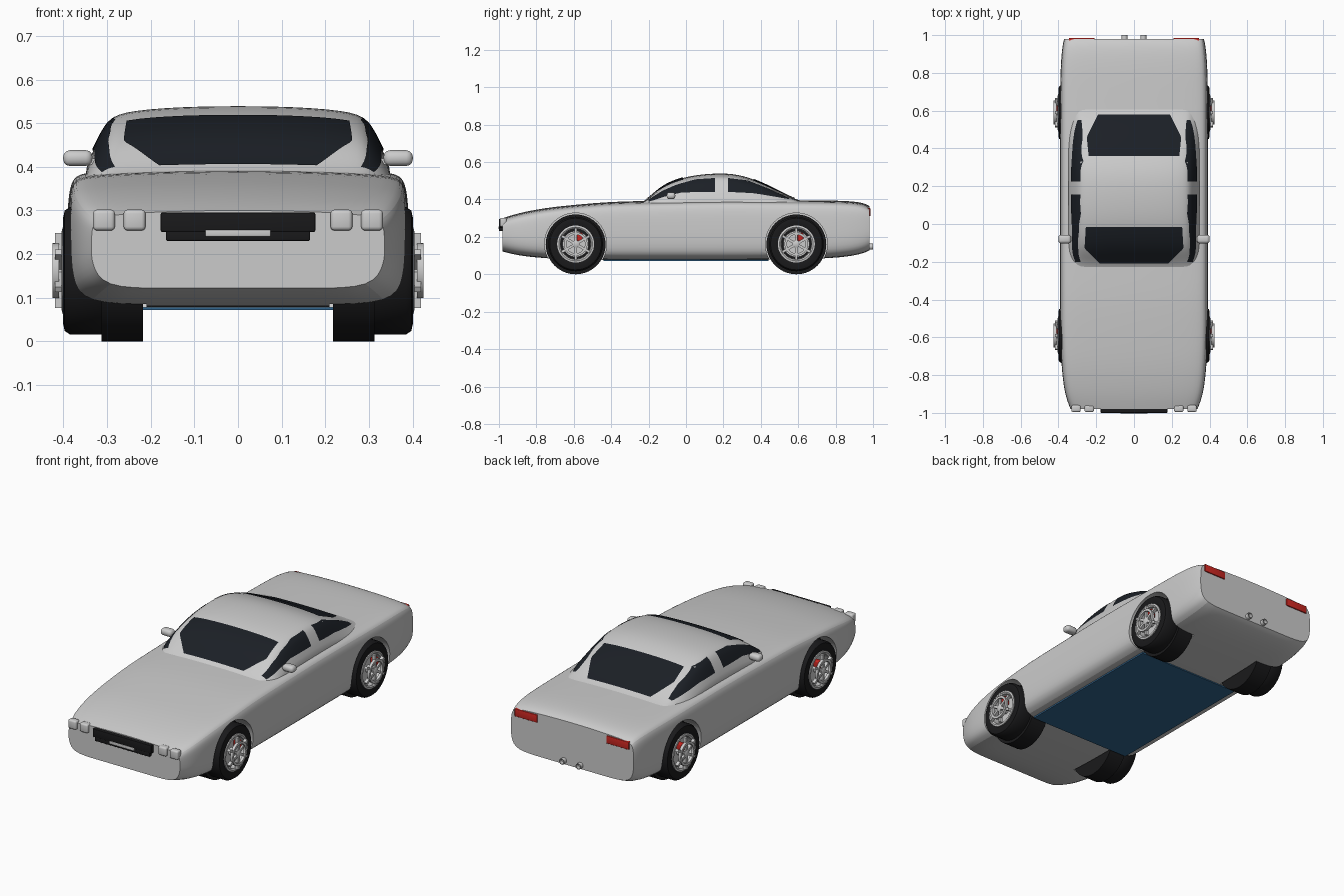
import bpy, bmesh, math
from mathutils import Vector, Matrix
from mathutils.bvhtree import BVHTree

if "Cube" in bpy.data.objects:
    bpy.data.objects.remove(bpy.data.objects["Cube"])

MATS = {}
COLORS = {"black": (0.01, 0.01, 0.011, 1), "glass": (0.011, 0.014, 0.019, 1), "red": (0.6, 0.02, 0.015, 1),
          "lamp": (0.85, 0.85, 0.83, 1), "blue": (0.03, 0.13, 0.27, 1)}


def finish(name, bm, color=None, angle=35, recalc=True):
    if recalc:
        bmesh.ops.recalc_face_normals(bm, faces=bm.faces)
    me = bpy.data.meshes.new(name)
    bm.to_mesh(me)
    bm.free()
    ob = bpy.data.objects.new(name, me)
    bpy.context.collection.objects.link(ob)
    if color:
        if color not in MATS:
            MATS[color] = bpy.data.materials.new(color)
            MATS[color].diffuse_color = COLORS[color]
        me.materials.append(MATS[color])
    smooth(ob, angle)
    return ob


def smooth(ob, angle=35):
    bpy.ops.object.select_all(action='DESELECT')
    ob.select_set(True)
    bpy.context.view_layer.objects.active = ob
    bpy.ops.object.shade_smooth_by_angle(angle=math.radians(angle))


def bake(ob):
    dg = bpy.context.evaluated_depsgraph_get()
    me = bpy.data.meshes.new_from_object(ob.evaluated_get(dg))
    ob.modifiers.clear()
    ob.data = me
    smooth(ob)


def skin(rings, closed=True, caps=True, loop=False):
    """Quads between successive rings of points."""
    bm = bmesh.new()
    vs = [[bm.verts.new(p) for p in r] for r in rings]
    n = len(vs[0])
    pairs = list(zip(vs, vs[1:])) + ([(vs[-1], vs[0])] if loop else [])
    for a, b in pairs:
        for i in range(n if closed else n - 1):
            j = (i + 1) % n
            bm.faces.new((a[i], a[j], b[j], b[i]))
    if caps:
        crease = bm.edges.layers.float.new('crease_edge')
        for r in (vs[0], vs[-1]):
            for e in bm.faces.new(r).edges:
                e[crease] = 1.0
    return bm


def loft(name, sections):
    """Sections are (y, half outline from bottom centre to top centre)."""
    rings = []
    for y, half in sections:
        full = half + [(-x, z) for x, z in reversed(half[1:-1])]
        rings.append([(x, y, z) for x, z in full])
    ob = finish(name, skin(rings))
    m = ob.modifiers.new("smooth", 'SUBSURF')
    m.levels = m.render_levels = 2
    return ob


def box(name, loc, size, color=None, bevel=0.0, rot=None):
    bm = bmesh.new()
    bmesh.ops.create_cube(bm, size=1)
    bmesh.ops.scale(bm, vec=size, verts=bm.verts)
    if bevel:
        bmesh.ops.bevel(bm, geom=bm.edges[:], offset=bevel, segments=3, profile=0.5, affect='EDGES')
    if rot:
        bmesh.ops.transform(bm, matrix=rot, verts=bm.verts)
    bmesh.ops.translate(bm, vec=loc, verts=bm.verts)
    return finish(name, bm, color)


def lathe(name, prof, side, y, z, color=None, n=40, loop=True):
    """Revolve (x, radius) points around a wheel axle."""
    rings = [[(side * x, y + r * math.cos(2 * math.pi * k / n), z + r * math.sin(2 * math.pi * k / n))
              for k in range(n)] for x, r in prof]
    return finish(name, skin(rings, caps=not loop, loop=loop), color)


# body shell
def body_half(w, b, t):
    h = t - b
    return [(0, b), (.5 * w, b), (.93 * w, b), (w, b + .06), (1.005 * w, b + .5 * h), (w, b + .78 * h),
            (.975 * w, t - .022), (.9 * w, t - .008), (.5 * w, t), (0, t + .003)]


BODY = [(-.98, .335, .122, .298), (-.9, .367, .10, .325), (-.75, .383, .085, .354), (-.6, .389, .079, .369),
        (-.4, .39, .077, .387), (-.2, .39, .077, .39), (.2, .39, .077, .40), (.6, .39, .078, .393),
        (.85, .388, .09, .393), (.95, .376, .112, .381), (.98, .369, .128, .363)]
body = loft("body_shell", [(y, body_half(w, b, t)) for y, w, b, t in BODY])

# cabin
def cabin_half(t):
    h = t - .33
    return [(0, .33), (.37, .33), (.343, .33 + .42 * h), (.30, .33 + .84 * h), (.272, t - .05 * h),
            (.14, t + .001), (0, t + .003)]


CABIN = [(-.26, .375), (-.21, .395), (-.15, .452), (-.09, .49), (.02, .527), (.19, .541), (.31, .528), (.445, .47),
         (.55, .413), (.62, .388), (.70, .37)]
cabin = loft("cabin", [(y, cabin_half(t)) for y, t in CABIN])
bake(cabin)

# wheel arches cut into the body
WY, WZ = .59, .162
cutters = []
for s in (1, -1):
    for y in (WY, -WY):
        c = lathe("arch_cutter", [(.21, .166), (.5, .166)], s, y, WZ, loop=False)
        c.hide_render = True
        m = body.modifiers.new("arch", 'BOOLEAN')
        m.operation, m.object, m.solver = 'DIFFERENCE', c, 'EXACT'
        cutters.append(c)
bake(body)
for c in cutters:
    bpy.data.objects.remove(c)

# windows are projected on the cabin and body surface
trees = []
for ob in (body, cabin):
    trees.append(BVHTree.FromPolygons([v.co for v in ob.data.vertices], [p.vertices[:] for p in ob.data.polygons]))


def project(p, d):
    hits = [h for h in (t.ray_cast(Vector(p), Vector(d)) for t in trees) if h[0]]
    best = min(hits, key=lambda h: h[3])
    return best[0] - Vector(d) * .004


def lerp(table, v):
    for (a, p), (b, q) in zip(table, table[1:]):
        if v <= b:
            return p + (q - p) * (v - a) / (b - a)
    return table[-1][1]


def end_window(name, widths):
    y0, y1 = widths[0][0], widths[-1][0]
    rows = []
    for i in range(17):
        y = y0 + (y1 - y0) * i / 16
        w = lerp(widths, y)
        rows.append([project((w * (k / 8 - 1), y, 1), (0, 0, -1)) for k in range(17)])
    finish(name, skin(rows, closed=False, caps=False), "glass")


end_window("windshield", [(-.21, .18), (-.13, .262), (-.015, .255)])
end_window("rear_window", [(.36, .24), (.46, .25), (.58, .19)])

LOW = [(-.2, .388), (-.1, .42), (-.02, .438), (.2, .442), (.36, .434), (.46, .418), (.55, .402)]
HIGH = [(-.2, .40), (-.13, .445), (-.05, .48), (.05, .508), (.2, .518), (.33, .502), (.45, .455), (.55, .408)]
for s in (1, -1):
    for name, y0, y1 in (("front_side_window", -.2, .155), ("rear_side_window", .225, .55)):
        rows = []
        for i in range(19):
            y = y0 + (y1 - y0) * i / 18
            lo, hi = lerp(LOW, y), lerp(HIGH, y)
            rows.append([project((s, y, lo + (hi - lo) * k / 6), (-s, 0, 0)) for k in range(7)])
        finish(name, skin(rows, closed=False, caps=False), "glass")

# wheels
for s in (1, -1):
    for y in (WY, -WY):
        lathe("wheel_liner", [(.218, .16), (.313, .16)], s, y, .16, "black", loop=False)
        lathe("tyre", [(.29, .10), (.29, .138), (.305, .146), (.385, .146), (.397, .138), (.401, .12), (.396, .098)],
              s, y, WZ, "black")
        lathe("rim", [(.34, .098), (.402, .099), (.404, .09), (.398, .082), (.34, .08)], s, y, WZ)
        lathe("brake_disc", [(.34, .07), (.37, .07)], s, y, WZ, loop=False)
        lathe("hub", [(.34, .02), (.418, .02), (.422, .012)], s, y, WZ, loop=False, n=16)
        lathe("wheel_ring", [(.41, .05), (.41, .063), (.425, .063), (.425, .05)], s, y, WZ, n=32)
        for k in range(6):
            a = k * math.pi / 3
            rot = Matrix.Rotation(a, 4, 'X')
            off = rot @ Vector((0, 0, .05))
            box("spoke", (s * .41, y + off.y, WZ + off.z), (.018, .014, .072), rot=rot)
        box("brake_caliper", (s * .395, y + .022, WZ + .038), (.03, .03, .045), "red", .005)

# door mirrors
for s in (1, -1):
    box("door_mirror", (s * .367, -.08, .42), (.067, .046, .036), None, .015)
    box("mirror_stem", (s * .335, -.08, .412), (.03, .02, .014))

# headlights, tail lights and exhaust pipes
for s in (1, -1):
    for x in (.237, .307):
        box("headlight", (s * x, -.977, .278), (.05, .036, .048), "lamp", .009)
    box("tail_light", (s * .277, .972, .333), (.135, .028, .042), "red", .003)
    bm = bmesh.new()
    rings = [[(s * .05 + r * math.cos(k * math.pi / 10), yy, .148 + r * math.sin(k * math.pi / 10)) for k in range(20)]
             for yy, r in ((.93, .016), (1, .016), (1, .012), (.95, .012))]
    bm.free()
    finish("exhaust_pipe", skin(rings))

# grille and plate bar
box("grille", (0, -.98, .273), (.354, .04, .044), "black", .003)
box("grille_lower", (0, -.98, .243), (.33, .038, .025), "black", .003)
box("grille_bar", (0, -.985, .248), (.15, .034, .016), None, .003)

# floor panel
box("floor_panel", (0, 0, .076), (.62, .88, .008), "blue")

for m in bpy.data.materials:
    if m.users and not m.is_grease_pencil:
        m.use_nodes = True
        m.node_tree.nodes["Principled BSDF"].inputs["Base Color"].default_value = m.diffuse_color
